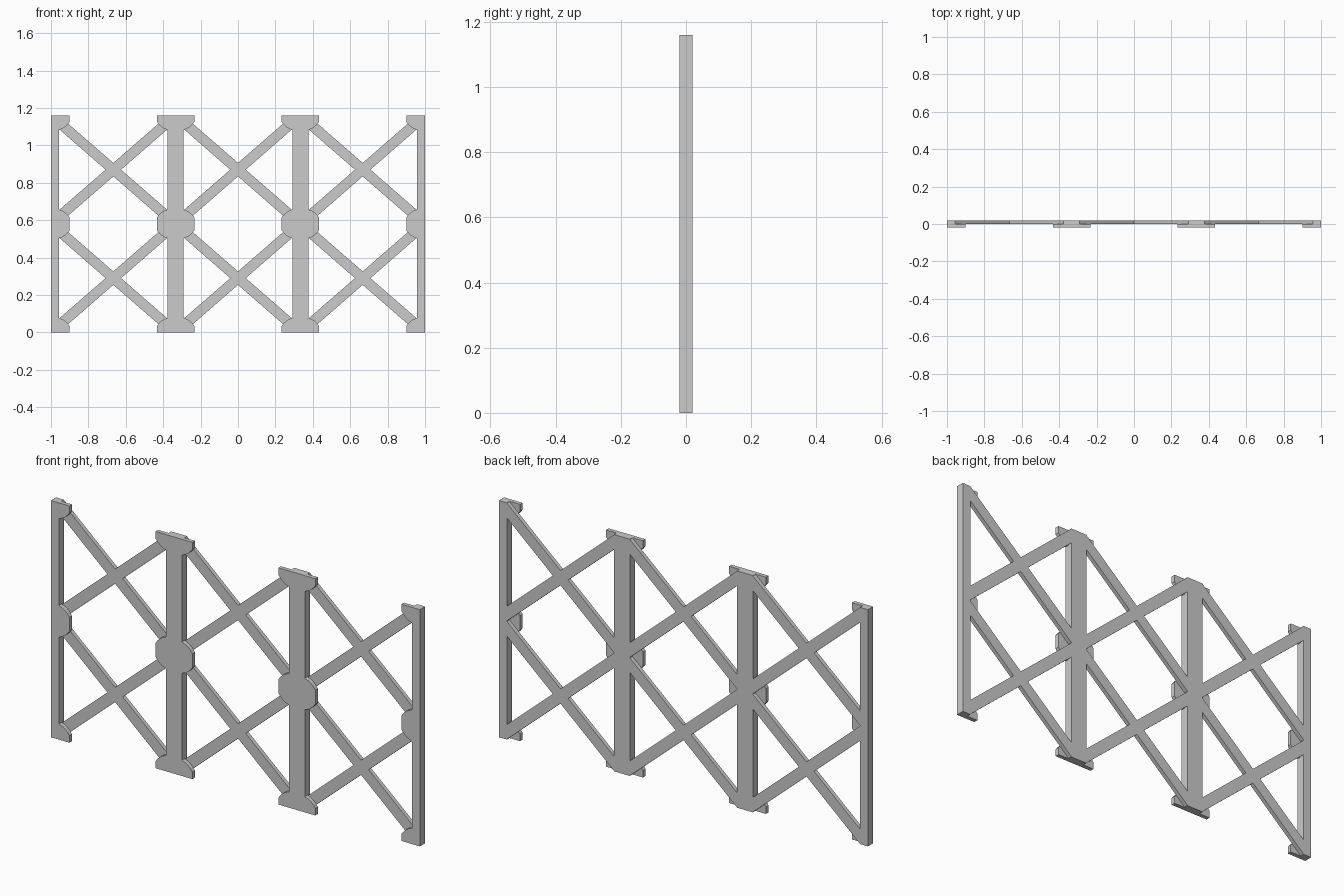
import bpy, bmesh

if "Cube" in bpy.data.objects:
    bpy.data.objects.remove(bpy.data.objects["Cube"])

H = 1.16            # total height
MID = H / 2
POST = 0.043        # half width of an inner post
R = 0.10            # plate reach from the post centre
POSTS = [-1, -1/3, 1/3, 1]


def extrude_xz(name, pts, y0, y1):
    """Solid from an outline in x/z, extruded along y."""
    bm = bmesh.new()
    face = bm.faces.new([bm.verts.new((x, y0, z)) for x, z in pts])
    ext = bmesh.ops.extrude_face_region(bm, geom=[face])
    verts = [g for g in ext['geom'] if isinstance(g, bmesh.types.BMVert)]
    bmesh.ops.translate(bm, vec=(0, y1 - y0, 0), verts=verts)
    bmesh.ops.recalc_face_normals(bm, faces=bm.faces[:])
    me = bpy.data.meshes.new(name)
    bm.to_mesh(me)
    bm.free()
    ob = bpy.data.objects.new(name, me)
    bpy.context.collection.objects.link(ob)
    return ob


# Upright posts: full depth, end posts are half width
for px in POSTS:
    a, b = max(px - POST, -1), min(px + POST, 1)
    extrude_xz("post", [(a, 0), (b, 0), (b, H), (a, H)], -0.02, 0.02)

# Cross braces: rear layer, one X per cell between post edges
p = 1/3 - POST
k = MID / (2/3)     # slope
v = 0.036           # half height of a bar measured vertically
quarter = [(v / k, 0), (p, k*p - v), (p, k*p + v), (0, v)]
left = [(-x, z) for x, z in reversed(quarter[:3])]
upper = quarter + left
lower = [(x, -z) for x, z in reversed(upper[1:-1])]
cross = upper + lower
for cx in (-2/3, 0, 2/3):
    for cz in (MID / 2, MID * 1.5):
        extrude_xz("cross_brace", [(cx + x, cz + z) for x, z in cross], 0, 0.02)

# Gusset plates: front layer, rounded wings on each side of a post
arc = [(R, 0.034), (0.088, 0.050), (0.075, 0.062), (0.060, 0.071), (POST, 0.077)]
up = [(POST, 0), (R, 0)] + arc
down = [(x, -z) for x, z in up]
full = arc + [(x, -z) for x, z in reversed(arc)]
for px in POSTS:
    for side in (-1, 1):
        if abs(px + side * R) > 1:
            continue
        for z0, shape in ((0, up), (MID, full), (H, down)):
            extrude_xz("gusset_plate", [(px + side * x, z0 + z) for x, z in shape], -0.02, 0)
